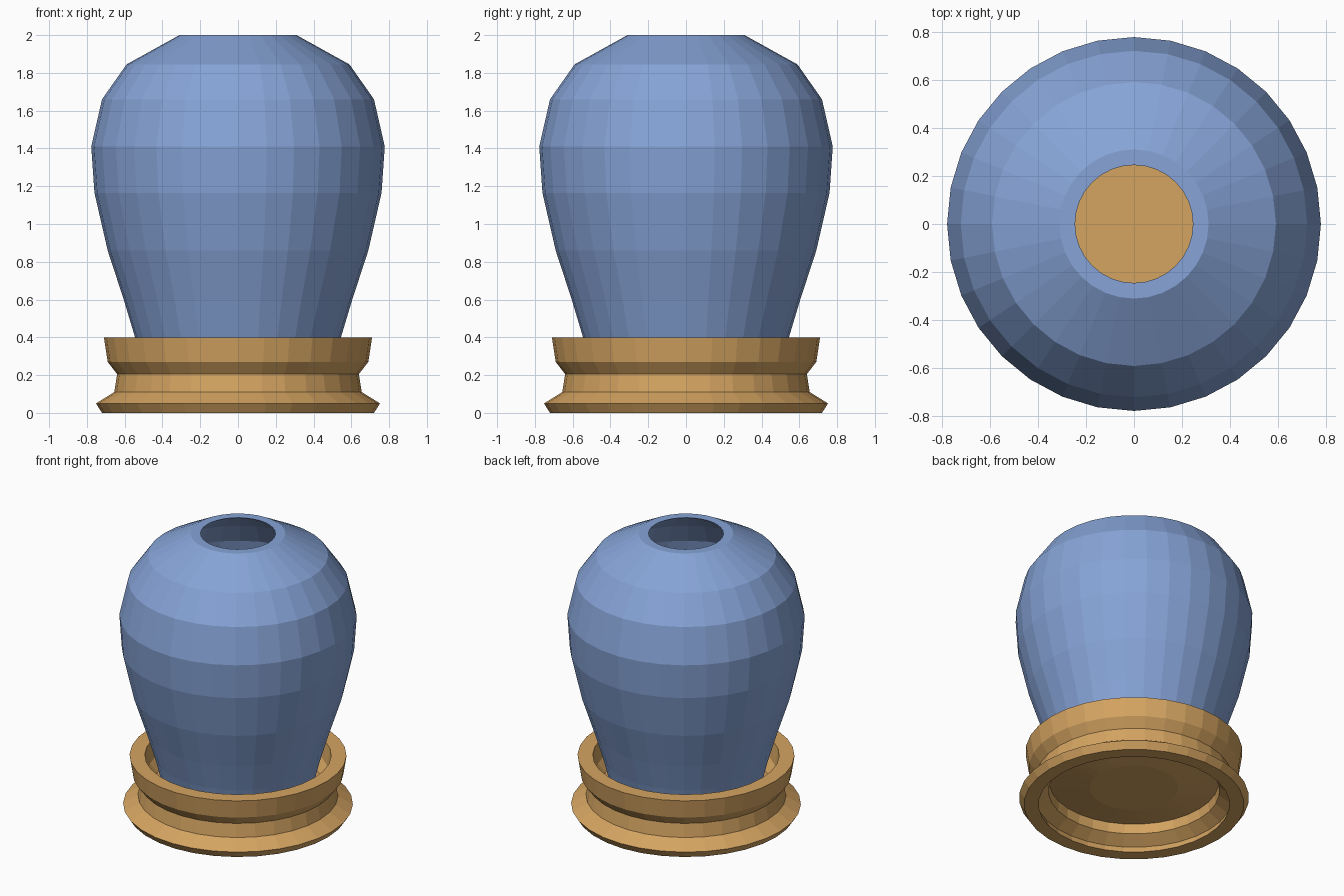
import bpy, bmesh
from math import cos, sin, tau

if "Cube" in bpy.data.objects:
    bpy.data.objects.remove(bpy.data.objects["Cube"])

SIDES = 32


def material(name, rgb):
    m = bpy.data.materials.new(name)
    m.diffuse_color = (*rgb, 1)
    m.use_nodes = True
    m.node_tree.nodes["Principled BSDF"].inputs["Base Color"].default_value = m.diffuse_color
    return m


def lathe(name, profile, mat, closed):
    """Revolve (radius, z) points about z; radius 0 makes a pole."""
    bm = bmesh.new()
    rings = []
    for r, z in profile:
        if r == 0:
            rings.append([bm.verts.new((0, 0, z))] * SIDES)
        else:
            rings.append([bm.verts.new((r * cos(tau * i / SIDES), r * sin(tau * i / SIDES), z))
                          for i in range(SIDES)])
    pairs = list(zip(rings, rings[1:]))
    if closed:
        pairs.append((rings[-1], rings[0]))
    for a, b in pairs:
        for i in range(SIDES):
            j = (i + 1) % SIDES
            bm.faces.new(list(dict.fromkeys((a[i], a[j], b[j], b[i]))))
    bmesh.ops.recalc_face_normals(bm, faces=bm.faces)
    mesh = bpy.data.meshes.new(name)
    bm.to_mesh(mesh)
    bm.free()
    mesh.materials.append(mat)
    obj = bpy.data.objects.new(name, mesh)
    bpy.context.collection.objects.link(obj)
    return obj


blue = material("blue_glaze", (0.24, 0.37, 0.68))
wood = material("light_wood", (0.66, 0.37, 0.12))

# Vase: open tube, outer wall from foot to lip, then inner wall back down
outer = [(0.50, 0.22), (0.545, 0.40), (0.605, 0.60), (0.69, 0.86), (0.76, 1.165),
         (0.777, 1.41), (0.72, 1.66), (0.59, 1.845), (0.31, 2.0)]
inner = [(0.245, 2.0), (0.55, 1.80), (0.66, 1.64), (0.71, 1.41), (0.695, 1.17),
         (0.625, 0.87), (0.54, 0.61), (0.48, 0.41), (0.44, 0.22)]
lathe("vase", outer + inner, blue, True)

# Stand: dished floor, flared cup, waist and spreading foot, hollow below
lathe("stand", [(0, 0.18), (0.29, 0.18), (0.54, 0.22), (0.59, 0.28), (0.61, 0.40),
                (0.71, 0.40), (0.69, 0.27), (0.64, 0.205), (0.655, 0.11), (0.752, 0.05),
                (0.72, 0), (0.625, 0), (0.64, 0.045), (0.56, 0.10), (0.555, 0.17),
                (0.29, 0.125), (0, 0.125)], wood, False)
